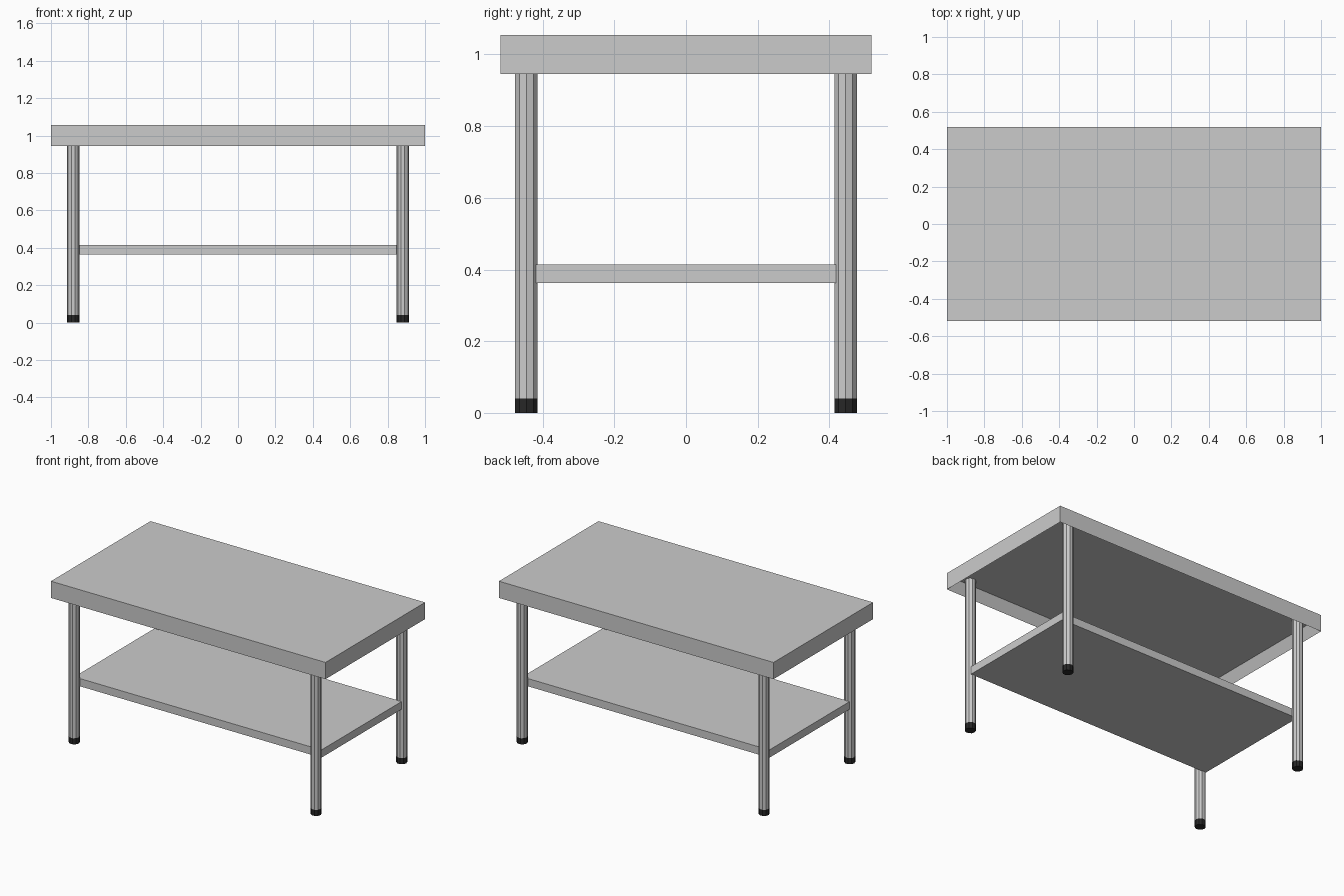
import bpy, bmesh, math

if "Cube" in bpy.data.objects:
    bpy.data.objects.remove(bpy.data.objects["Cube"])

SIDES = 10          # leg facets
LEG_X, LEG_Y, LEG_R = 0.881, 0.4455, 0.033


def box(name, sx, sy, z0, z1):
    bpy.ops.mesh.primitive_cube_add(size=1, location=(0, 0, (z0 + z1) / 2))
    ob = bpy.context.object
    ob.name = name
    ob.scale = (sx, sy, z1 - z0)
    bpy.ops.object.transform_apply(location=True, rotation=False, scale=True)
    return ob


def post(name, x, y, z0, z1):
    bpy.ops.mesh.primitive_cylinder_add(vertices=SIDES, radius=LEG_R, depth=z1 - z0,
                                        location=(x, y, (z0 + z1) / 2),
                                        rotation=(0, 0, math.pi / 2))
    ob = bpy.context.object
    ob.name = name
    return ob


# table top: slab with a folded rim, hollow underneath
top = box("table_top", 2.0, 1.035, 0.945, 1.055)
bm = bmesh.new()
bm.from_mesh(top.data)
under = [f for f in bm.faces if f.normal.z < -0.5]
bmesh.ops.inset_region(bm, faces=under, thickness=0.045)
bmesh.ops.translate(bm, verts=under[0].verts, vec=(0, 0, 0.07))
bm.to_mesh(top.data)
bm.free()

# lower shelf, corners tucked into the legs
box("lower_shelf", 1.80, 0.836, 0.363, 0.414)

# legs with black rubber feet
black = bpy.data.materials.new("black_rubber")
black.diffuse_color = (0.02, 0.02, 0.02, 1)
black.use_nodes = True
black.node_tree.nodes["Principled BSDF"].inputs["Base Color"].default_value = black.diffuse_color
for sx, side in ((-1, "left"), (1, "right")):
    for sy, end in ((-1, "front"), (1, "back")):
        post(f"{end}_{side}_leg", sx * LEG_X, sy * LEG_Y, 0.04, 1.015)
        foot = post(f"{end}_{side}_foot", sx * LEG_X, sy * LEG_Y, 0, 0.04)
        foot.data.materials.append(black)
